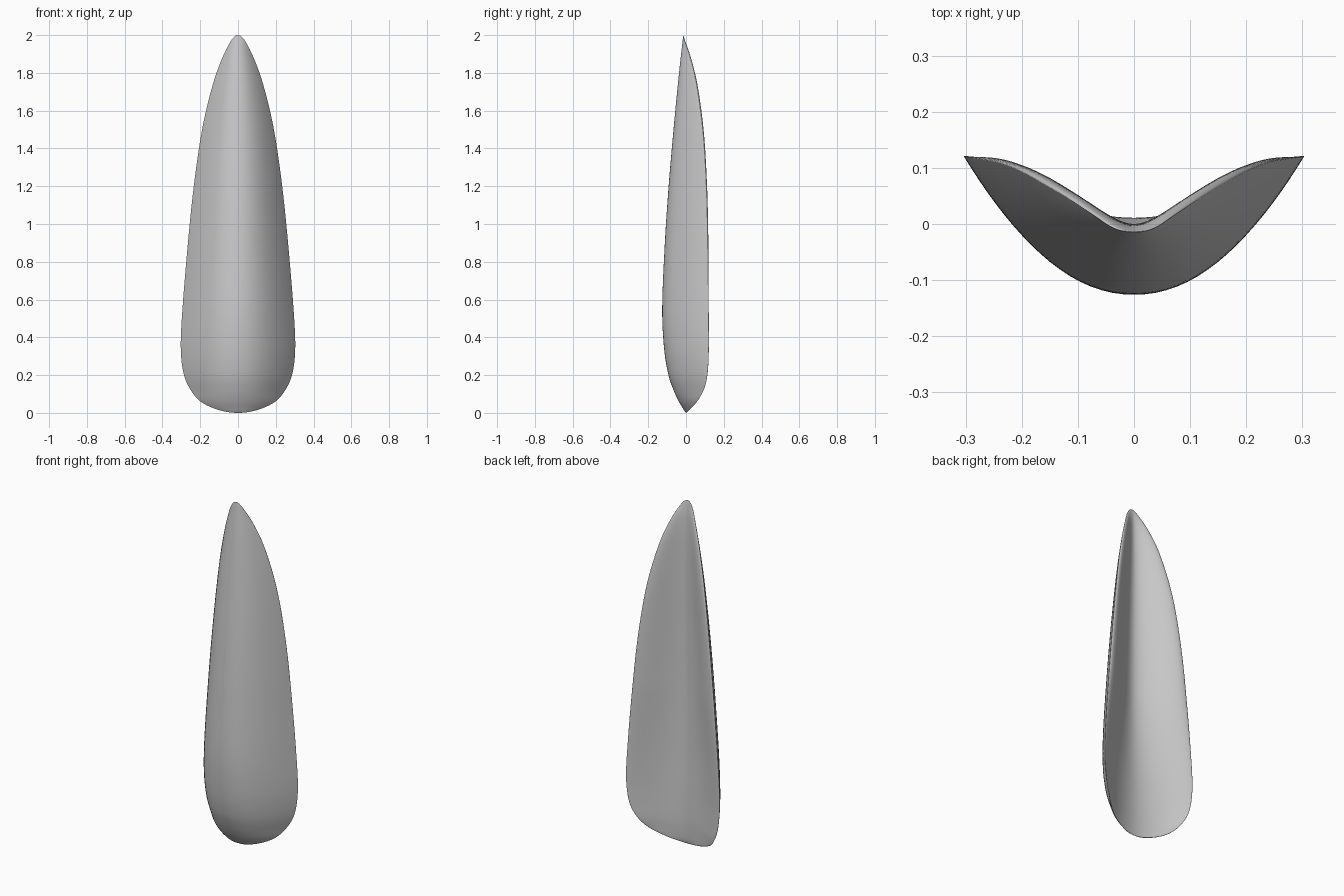
import bpy
import bmesh
import math

RINGS = 80
HALF = 24

# height, half width, lobe depth, front ridge depth, back groove depth
STATIONS = [
    (0.0, 0.0, 0.0, 0.0, 0.0),
    (0.02, 0.117, 0.026, -0.014, 0.006),
    (0.06, 0.198, 0.062, -0.038, 0.009),
    (0.12, 0.25, 0.097, -0.066, 0.011),
    (0.2, 0.286, 0.118, -0.093, 0.01),
    (0.34, 0.303, 0.127, -0.116, 0.006),
    (0.55, 0.294, 0.128, -0.126, -0.001),
    (0.9, 0.265, 0.127, -0.112, -0.007),
    (1.2, 0.234, 0.12, -0.092, -0.006),
    (1.5, 0.19, 0.101, -0.066, -0.002),
    (1.75, 0.13, 0.064, -0.042, 0.0),
    (1.9, 0.074, 0.023, -0.026, -0.003),
    (1.97, 0.037, -0.004, -0.018, -0.009),
    (2.0, 0.0, -0.014, -0.014, -0.014),
]


def angle_of(height):
    """Map height to an angle so that both tips come out round."""
    return math.acos(max(-1.0, min(1.0, 1.0 - height)))


KNOTS = [angle_of(row[0]) for row in STATIONS]


def slope(column, i):
    a, b = max(i - 1, 0), min(i + 1, len(KNOTS) - 1)
    # depths run flat into the tips
    if column > 1 and b - a == 1:
        return 0.0
    return (STATIONS[b][column] - STATIONS[a][column]) / (KNOTS[b] - KNOTS[a])


def sample(column, angle):
    """Smooth cubic interpolation of one station column."""
    i = 0
    while i < len(KNOTS) - 2 and angle > KNOTS[i + 1]:
        i += 1
    span = KNOTS[i + 1] - KNOTS[i]
    t = (angle - KNOTS[i]) / span
    start, end = STATIONS[i][column], STATIONS[i + 1][column]
    rise = t * t * (3 - 2 * t)
    leave = t * (1 - t) ** 2 * span * slope(column, i)
    arrive = t * t * (t - 1) * span * slope(column, i + 1)
    return start + (end - start) * rise + leave + arrive


def front_curve(t):
    return abs(t) ** 2.1


def back_curve(t, fold):
    """Broad hollow (fold 0) turning into a soft V groove (fold 1)."""
    t = abs(t)
    groove = 0.65 * t * t * (3 - 2 * t) + 0.35 * t ** 1.5
    return fold * groove + (1 - fold) * t ** 1.9


def cross_section(angle):
    """Closed outline: rounded front, small rounded rim, grooved back."""
    width, lobe, front, back = (sample(c, angle) for c in range(1, 5))
    height = 1 - math.cos(angle)
    fold = max(0.0, min(1.0, (height - 0.1) / 0.8))
    rounding = min(0.004 + 0.009 * fold, 0.08 * width)
    steps = [math.sin(math.pi / 2 * k / HALF) for k in range(-HALF, HALF + 1)]
    rise = lobe - rounding - front
    outline = [(width * t, front + rise * front_curve(t), height)
               for t in steps]
    for t in reversed(steps[1:-1]):
        drop = rounding * (1 - math.sqrt(1 - t ** 10))
        depth = back + (lobe - back) * back_curve(t, fold) - drop
        outline.append((width * t, depth, height))
    return outline


def build_blade(material):
    bm = bmesh.new()
    rings = [[bm.verts.new(p) for p in cross_section(math.pi * r / RINGS)]
             for r in range(RINGS + 1)]
    for low, high in zip(rings, rings[1:]):
        count = len(low)
        for k in range(count):
            n = (k + 1) % count
            bm.faces.new((low[k], low[n], high[n], high[k]))
    # close the tips
    bmesh.ops.remove_doubles(bm, verts=bm.verts, dist=0.00002)
    bmesh.ops.recalc_face_normals(bm, faces=bm.faces)
    mesh = bpy.data.meshes.new("curved_blade")
    bm.to_mesh(mesh)
    bm.free()
    mesh.materials.append(material)
    blade = bpy.data.objects.new("curved_blade", mesh)
    bpy.context.scene.collection.objects.link(blade)
    return blade


def make_material(name, colour):
    material = bpy.data.materials.new(name)
    material.use_nodes = True
    material.diffuse_color = colour
    shader = material.node_tree.nodes["Principled BSDF"]
    shader.inputs["Base Color"].default_value = colour
    return material


default_cube = bpy.context.scene.objects.get("Cube")
if default_cube:
    bpy.data.objects.remove(default_cube, do_unlink=True)

blade = build_blade(make_material("mid_grey", (0.6, 0.6, 0.6, 1.0)))

# smooth shading with a crisp lower rim
for other in bpy.context.selected_objects:
    other.select_set(False)
bpy.context.view_layer.objects.active = blade
blade.select_set(True)
bpy.ops.object.shade_smooth_by_angle(angle=math.radians(60))
